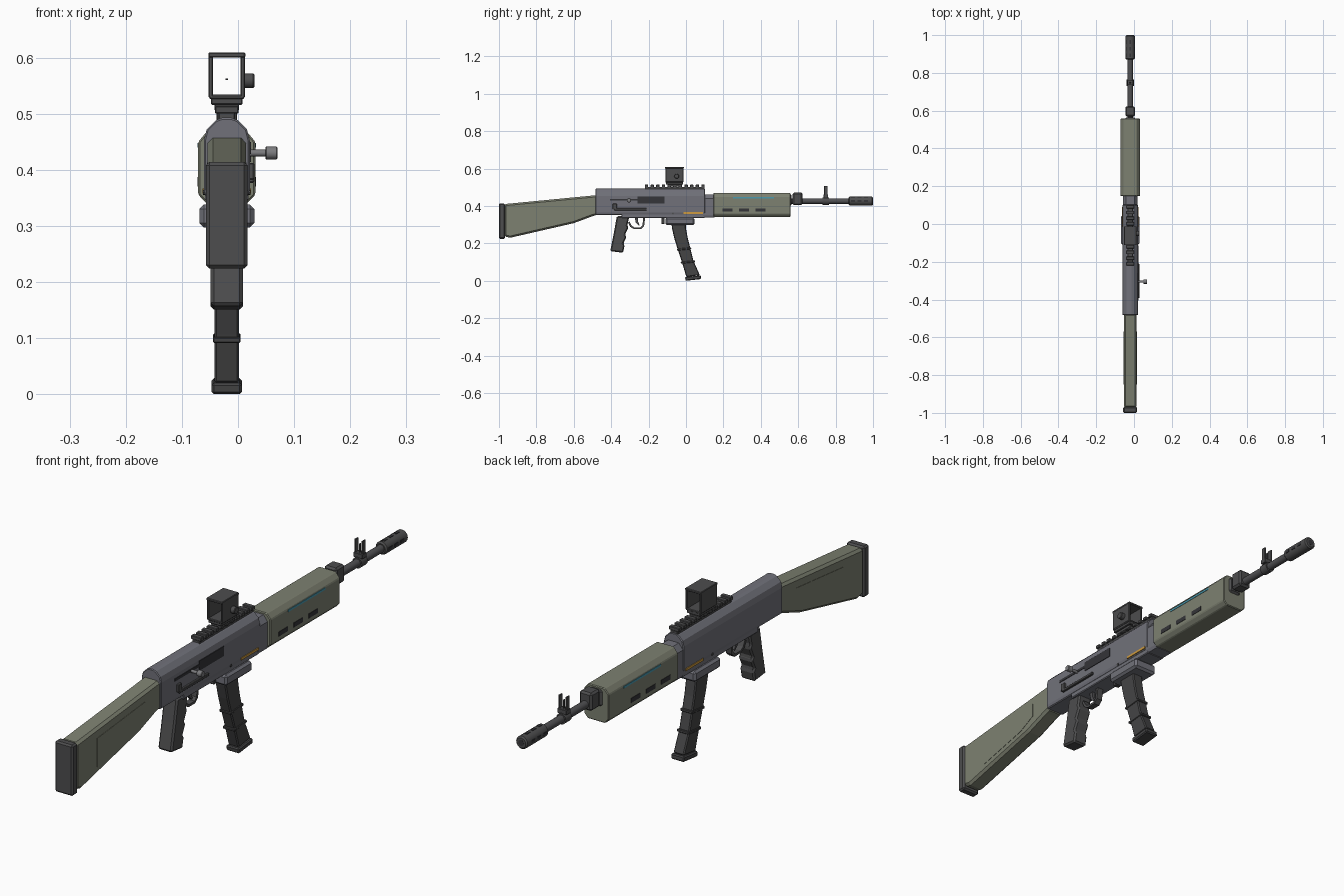
import bpy, bmesh, math
from mathutils import Vector, Matrix

CX = -0.02  # centreline of the body; the side handle shifts the overall centre


def mat(name, r, g, b):
    m = bpy.data.materials.new(name)
    m.diffuse_color = (r, g, b, 1)
    return m


OLIVE = mat("olive_polymer", 0.205, 0.218, 0.165)
GREY = mat("receiver_grey", 0.165, 0.167, 0.195)
DARK = mat("dark_polymer", 0.075, 0.075, 0.077)
MAG = mat("magazine_black", 0.058, 0.058, 0.06)
STEEL = mat("barrel_steel", 0.08, 0.08, 0.085)
BLACK = mat("slot_black", 0.035, 0.035, 0.04)
LIGHT = mat("handle_steel", 0.2, 0.2, 0.21)
ORANGE = mat("orange_mark", 0.62, 0.33, 0.05)
BLUE = mat("blue_strip", 0.07, 0.32, 0.42)


def finish(name, bm, material, bevel=0.0):
    bmesh.ops.recalc_face_normals(bm, faces=bm.faces)
    me = bpy.data.meshes.new(name)
    bm.to_mesh(me)
    bm.free()
    me.materials.append(material)
    ob = bpy.data.objects.new(name, me)
    ob.location.x = CX
    bpy.context.collection.objects.link(ob)
    if bevel:
        mod = ob.modifiers.new("Bevel", 'BEVEL')
        mod.width = bevel
        mod.segments = 1
        mod.limit_method = 'ANGLE'
        mod.angle_limit = math.radians(40)
    return ob


def boxes(name, material, items, bevel=0.0, tilt=0.0):
    """Boxes given as (x0, x1, y0, y1, z0, z1), optionally tilted about x."""
    bm = bmesh.new()
    for x0, x1, y0, y1, z0, z1 in items:
        c = Vector(((x0 + x1) / 2, (y0 + y1) / 2, (z0 + z1) / 2))
        m = (Matrix.Translation(c) @ Matrix.Rotation(tilt, 4, 'X')
             @ Matrix.Diagonal((x1 - x0, y1 - y0, z1 - z0, 1)))
        bmesh.ops.create_cube(bm, size=1, matrix=m)
    return finish(name, bm, material, bevel)


def prism(name, material, start, end, bevel=0.0):
    """Join two matching 3D outlines with side walls and end caps."""
    bm = bmesh.new()
    a = [bm.verts.new(p) for p in start]
    b = [bm.verts.new(p) for p in end]
    n = len(a)
    for i in range(n):
        j = (i + 1) % n
        bm.faces.new((a[i], a[j], b[j], b[i]))
    bm.faces.new(a)
    bm.faces.new(b)
    return finish(name, bm, material, bevel)


def side_profile(name, material, pts, x0, x1, bevel=0.0):
    return prism(name, material, [(x0, y, z) for y, z in pts], [(x1, y, z) for y, z in pts], bevel)


def cross_section(name, material, half, y0, y1, bevel=0.0):
    """half = right side of the section, bottom to top; mirrored to the left."""
    pts = half + [(-x, z) for x, z in reversed(half)]
    return prism(name, material, [(x, y0, z) for x, z in pts], [(x, y1, z) for x, z in pts], bevel)


def cylinder(name, material, axis, r, a, b, p, q, sides=16, bevel=0.0):
    """axis 'X': spans x a..b at (y,z)=(p,q); axis 'Y': spans y a..b at (x,z)=(p,q)."""
    bm = bmesh.new()
    if axis == 'X':
        m = Matrix.Translation(((a + b) / 2, p, q)) @ Matrix.Rotation(math.pi / 2, 4, 'Y')
    else:
        m = Matrix.Translation((p, (a + b) / 2, q)) @ Matrix.Rotation(math.pi / 2, 4, 'X')
    bmesh.ops.create_cone(bm, cap_ends=True, segments=sides, radius1=r, radius2=r, depth=b - a, matrix=m)
    ob = finish(name, bm, material, bevel)
    ob.data.shade_smooth()
    ob.data.set_sharp_from_angle(angle=math.radians(35))
    return ob


def both(x0, x1, *rest):
    return [(x0, x1, *rest), (-x1, -x0, *rest)]


# Stock, side panels and butt pad
side_profile("stock", OLIVE, [(-0.972, 0.41), (-0.475, 0.458), (-0.475, 0.352), (-0.5, 0.345),
             (-0.6, 0.308), (-0.94, 0.23), (-0.972, 0.238)], -0.034, 0.034, 0.009)
panel = [(-0.85, 0.385), (-0.57, 0.413), (-0.57, 0.36), (-0.64, 0.325), (-0.85, 0.278)]
for side, s in (("right", 1), ("left", -1)):
    side_profile("stock_panel_" + side, OLIVE, panel, s * 0.033, s * 0.0352)
boxes("butt_pad", DARK, [(-0.037, 0.037, -1.0, -0.968, 0.224, 0.414)], 0.006)

# Receiver, front collar and magazine well
cross_section("receiver", GREY, [(0.037, 0.352), (0.041, 0.365), (0.041, 0.452), (0.036, 0.472),
              (0.019, 0.489), (0.008, 0.493)], -0.483, 0.102, 0.003)
boxes("receiver_floor", GREY, [(-0.037, 0.037, -0.345, 0.102, 0.336, 0.37)], 0.003)
cross_section("front_collar", GREY, [(0.034, 0.338), (0.039, 0.35), (0.039, 0.44), (0.022, 0.462)], 0.09, 0.152)
boxes("magazine_well", GREY, [(-0.049, 0.049, -0.11, 0.045, 0.297, 0.338)], 0.008)
boxes("magazine_release", DARK, [(-0.012, 0.012, -0.13, -0.115, 0.303, 0.34)], 0.002)

# Receiver right-side details
boxes("ejection_port", BLACK, [(0.039, 0.0435, -0.26, -0.115, 0.414, 0.45)])
boxes("handle_slot", BLACK, [(0.039, 0.043, -0.405, -0.26, 0.428, 0.438)])
boxes("selector_lever", DARK, [(0.038, 0.049, -0.392, -0.37, 0.383, 0.412),
      (0.038, 0.049, -0.385, -0.21, 0.377, 0.388)], 0.002)
cylinder("charging_rod", LIGHT, 'X', 0.006, 0.035, 0.073, -0.305, 0.43, 12)
cylinder("charging_knob", LIGHT, 'X', 0.0115, 0.069, 0.09, -0.305, 0.43, 16, 0.0015)
cylinder("receiver_pins", DARK, 'X', 0.005, -0.042, 0.042, -0.07, 0.36, 10)
boxes("orange_marks", ORANGE, both(0.04, 0.0435, -0.013, 0.09, 0.358, 0.367))

# Handguard with vent slots and coloured strips
cross_section("handguard", OLIVE, [(0.036, 0.34), (0.051, 0.356), (0.051, 0.45), (0.034, 0.47)],
              0.147, 0.558, 0.003)
slots = []
for y in (0.195, 0.283, 0.372):
    slots += both(0.049, 0.0525, y, y + 0.053, 0.37, 0.387)
boxes("handguard_slots", BLACK, slots)
boxes("handguard_strips", BLUE, both(0.049, 0.0525, 0.25, 0.47, 0.44, 0.448))

# Barrel, gas block and muzzle brake
cylinder("barrel", STEEL, 'Y', 0.0145, 0.5, 0.9, 0, 0.426)
boxes("gas_block", DARK, [(-0.026, 0.026, 0.55, 0.565, 0.4, 0.462),
      (-0.026, 0.026, 0.57, 0.623, 0.404, 0.471)], 0.007)
cylinder("muzzle_brake", DARK, 'Y', 0.024, 0.87, 1.0, 0, 0.426, 16, 0.005)
cylinder("muzzle_bore", BLACK, 'Y', 0.011, 0.97, 1.0005, 0, 0.426, 12)
vents = []
for y in (0.893, 0.928, 0.963):
    vents += both(0.0215, 0.0248, y - 0.01, y + 0.01, 0.421, 0.431)
    vents.append((-0.005, 0.005, y - 0.01, y + 0.01, 0.447, 0.4508))
boxes("muzzle_vents", BLACK, vents)

# Front sight: ring, foot, two ears and centre post
cylinder("front_sight_ring", DARK, 'Y', 0.02, 0.73, 0.765, 0, 0.426, 12)
boxes("front_sight", DARK, [(-0.019, 0.019, 0.735, 0.76, 0.442, 0.46),
      (-0.003, 0.003, 0.743, 0.752, 0.455, 0.492)]
      + both(0.012, 0.018, 0.738, 0.757, 0.455, 0.508), 0.0015)

# Top rail
rail = [(-0.015, 0.015, -0.22, 0.1, 0.488, 0.502)]
rail += [(-0.021, 0.021, -0.22 + i * 0.0302, -0.202 + i * 0.0302, 0.5, 0.514) for i in range(11)]
boxes("top_rail", DARK, rail, 0.002)

# Optic: mount, open square frame, knob and aiming dot
boxes("optic_mount", DARK, [(-0.022, 0.022, -0.1, -0.022, 0.505, 0.518),
      (-0.028, 0.028, -0.108, -0.015, 0.516, 0.53)], 0.002)
boxes("optic_frame", DARK, [(-0.033, 0.033, -0.112, -0.012, 0.6, 0.609),
      (-0.031, 0.031, -0.11, -0.014, 0.526, 0.534)]
      + both(0.0245, 0.0325, -0.11, -0.014, 0.528, 0.604), 0.002)
cylinder("optic_knob", DARK, 'X', 0.013, 0.03, 0.049, -0.05, 0.559, 16, 0.002)
boxes("aiming_dot", BLACK, [(-0.002, 0.002, -0.063, -0.06, 0.56, 0.563)])

# Pistol grip with finger grooves
side_profile("pistol_grip", DARK, [(-0.37, 0.345), (-0.385, 0.26), (-0.405, 0.158), (-0.336, 0.15),
             (-0.328, 0.19), (-0.335, 0.2), (-0.318, 0.235), (-0.326, 0.246),
             (-0.308, 0.285), (-0.314, 0.296), (-0.303, 0.345)], -0.029, 0.029, 0.006)

# Trigger guard and trigger
side_profile("trigger_guard", DARK, [(-0.31, 0.31), (-0.298, 0.288), (-0.28, 0.277), (-0.24, 0.277),
             (-0.224, 0.292), (-0.218, 0.34), (-0.228, 0.34), (-0.233, 0.297), (-0.244, 0.286),
             (-0.277, 0.286), (-0.291, 0.295), (-0.302, 0.317)], -0.012, 0.012)
side_profile("trigger", STEEL, [(-0.275, 0.34), (-0.268, 0.31), (-0.252, 0.294), (-0.248, 0.298),
             (-0.256, 0.315), (-0.256, 0.34)], -0.006, 0.006)

# Curved magazine, ribs and floor plate
side_profile("magazine", MAG, [(-0.079, 0.32), (-0.075, 0.28), (-0.062, 0.225), (-0.045, 0.17),
             (-0.024, 0.107), (0.002, 0.02), (0.074, 0.03), (0.04, 0.107), (0.024, 0.17),
             (0.01, 0.225), (0.0, 0.28), (-0.002, 0.32)], -0.022, 0.022, 0.004)
boxes("magazine_ribs", MAG, [(-0.0245, 0.0245, c - 0.038, c + 0.038, z - 0.005, z + 0.005)
      for c, z in ((-0.01, 0.17), (0.01, 0.1))], 0.002, 0.1)
boxes("magazine_floor_plate", MAG, [(-0.027, 0.027, -0.004, 0.08, 0.0045, 0.0245)], 0.004, 0.11)
